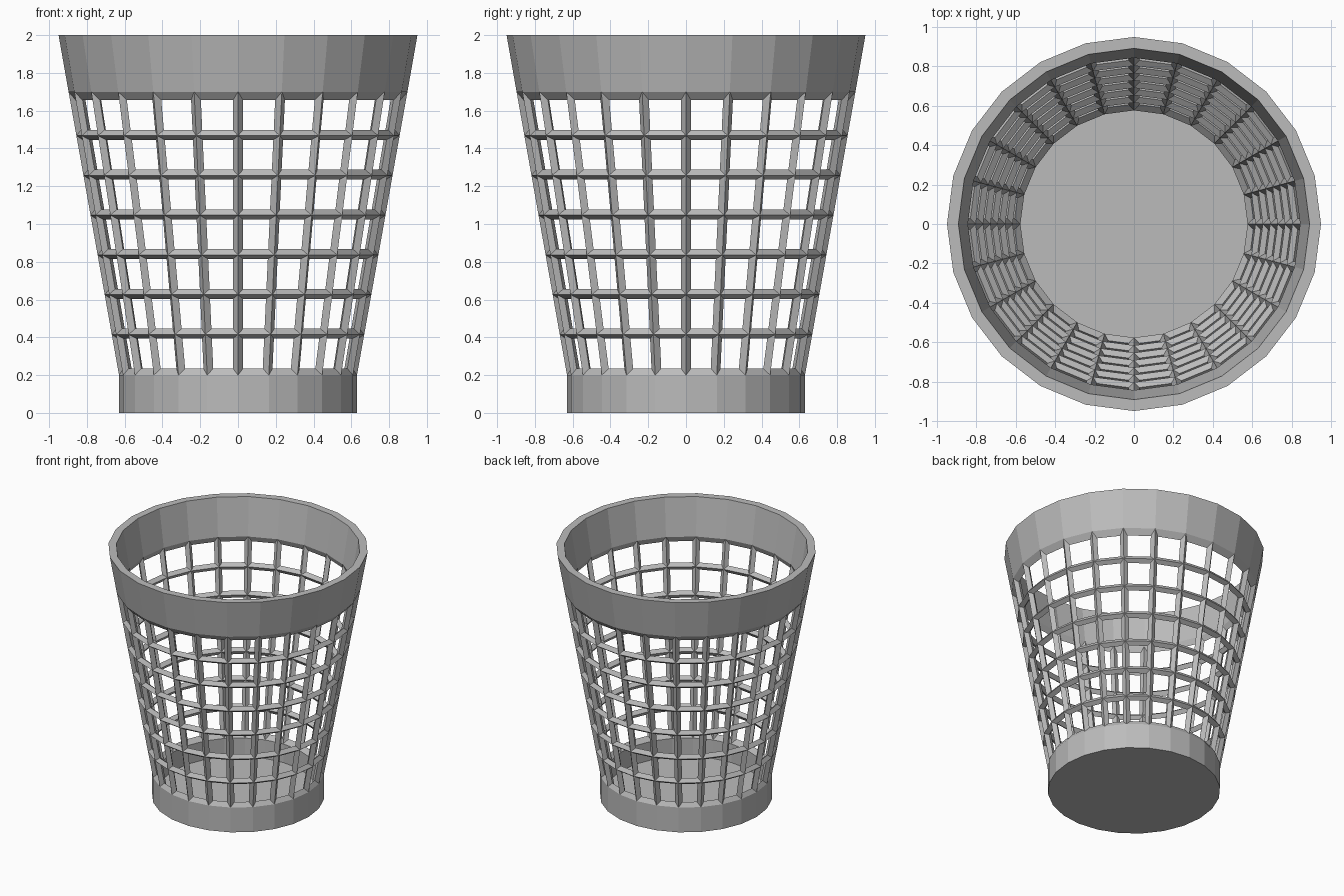
import bpy, bmesh, math
from mathutils import Vector

if "Cube" in bpy.data.objects:
    bpy.data.objects.remove(bpy.data.objects["Cube"])

N = 24                 # sides
T = 0.053              # wall thickness
ROWS = 7               # rows of holes
PITCH = 0.2105         # hole spacing in height
HOLE = 0.158           # hole height
RIB = 0.027            # half width of a rib

mat = bpy.data.materials.new("grey plastic")
mat.diffuse_color = (0.5, 0.5, 0.5, 1)
mat.use_nodes = True
mat.node_tree.nodes["Principled BSDF"].inputs["Base Color"].default_value = mat.diffuse_color


def radius(z):
    """Outer radius of the sloping wall."""
    return 0.63 + (z - 0.2) * 0.178


def point(i, r, z):
    a = math.tau * i / N
    return Vector((r * math.cos(a), r * math.sin(a), z))


def make(name, quads):
    bm = bmesh.new()
    for q in quads:
        bm.faces.new([bm.verts.new(p) for p in q])
    bmesh.ops.remove_doubles(bm, verts=bm.verts, dist=0.0005)
    me = bpy.data.meshes.new(name)
    bm.to_mesh(me)
    bm.free()
    me.materials.append(mat)
    ob = bpy.data.objects.new(name, me)
    bpy.context.collection.objects.link(ob)
    return ob


def lathe(profile):
    quads = []
    for (r0, z0), (r1, z1) in zip(profile, profile[1:]):
        for i in range(N):
            q = [point(i, r0, z0), point(i + 1, r0, z0),
                 point(i + 1, r1, z1), point(i, r1, z1)]
            if r0 == 0:
                q.pop(1)
            elif r1 == 0:
                q.pop(3)
            quads.append(q)
    return quads


# Base cup: outer skin and inner skin with floor
make("base", lathe([(0, 0), (0.63, 0), (0.63, 0.2)])
     + lathe([(0.63 - T, 0.2), (0.63 - T, 0.05), (0, 0.05)]))

# Solid rim band
make("rim", lathe([(radius(1.7), 1.7), (0.95, 2.0), (0.892, 2.0),
                   (radius(1.7) - T, 1.7)]))


# Lattice: diamond-section ribs and hoops around every hole
def ridge(k):
    """Outer and inner ridge heights of hoop k."""
    if k == 0:
        return 0.2, 0.2
    if k == ROWS:
        return 1.7, 1.7
    z = 0.419 + PITCH * (k - 1)
    return z - 0.004, z + 0.004


def hole_corner(i, j, z):
    """Point on the mid surface, beside rib i and towards rib j."""
    r = radius(z) - T / 2
    a, b = point(i, r, z), point(j, r, z)
    return a + (b - a).normalized() * RIB


quads = []
for k in range(ROWS):
    (o0, n0), (o1, n1) = ridge(k), ridge(k + 1)
    lo = 0.235 + PITCH * k
    hi = lo + HOLE
    for i in range(N):
        j = i + 1
        corners = [(i, 0), (j, 0), (j, 1), (i, 1)]
        outer = [point(c, radius((o0, o1)[s]), (o0, o1)[s]) for c, s in corners]
        inner = [point(c, radius((n0, n1)[s]) - T, (n0, n1)[s]) for c, s in corners]
        hole = [hole_corner(c, i + j - c, (lo, hi)[s]) for c, s in corners]
        for a in range(4):
            b = (a + 1) % 4
            quads.append([outer[a], outer[b], hole[b], hole[a]])
            quads.append([hole[a], hole[b], inner[b], inner[a]])
make("lattice_wall", quads)
